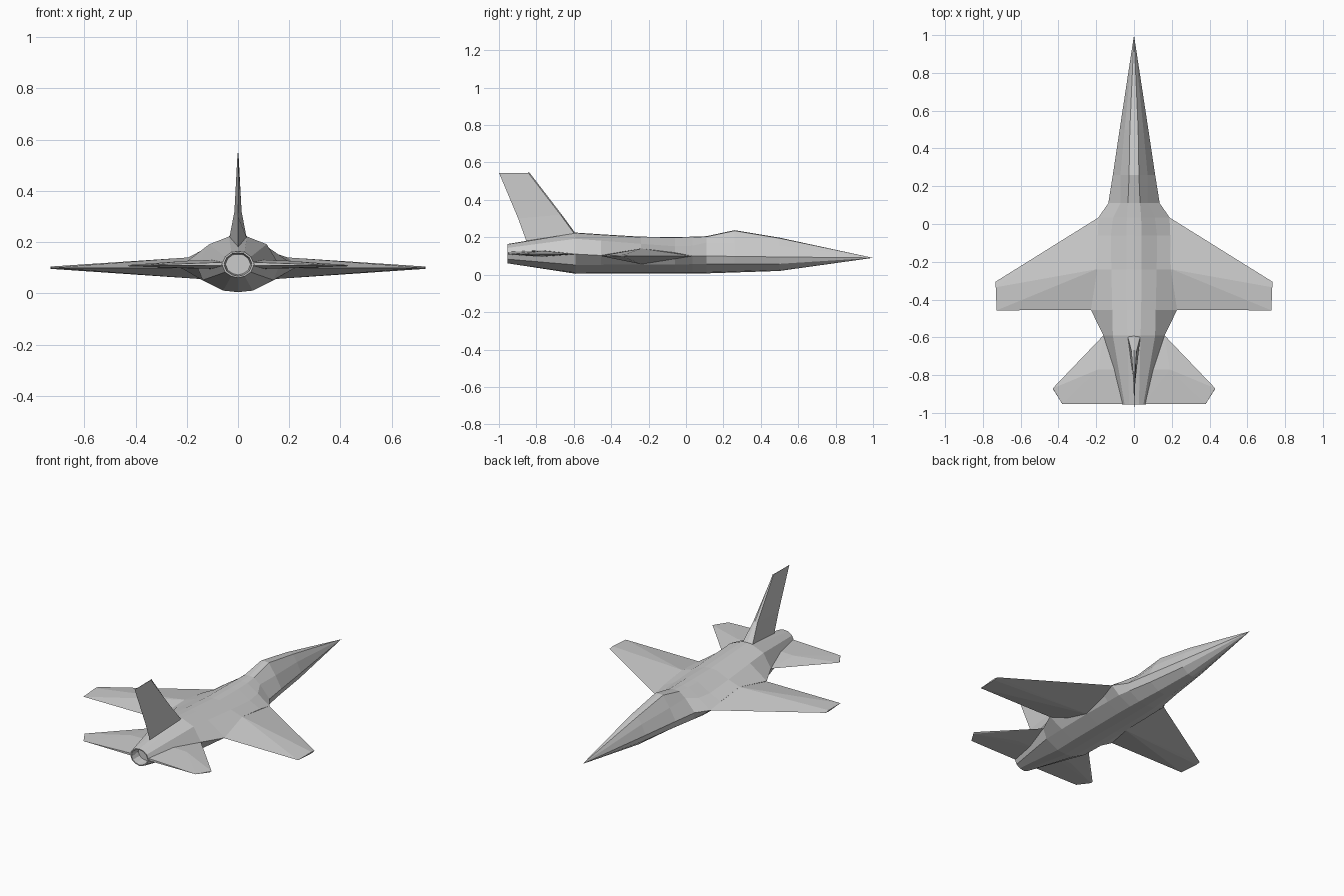
import bpy, bmesh


def finish(name, bm):
    bmesh.ops.recalc_face_normals(bm, faces=bm.faces)
    mesh = bpy.data.meshes.new(name)
    bm.to_mesh(mesh)
    bm.free()
    obj = bpy.data.objects.new(name, mesh)
    bpy.context.collection.objects.link(obj)
    return obj


def hull(name, points, side=1):
    """Convex solid through the points, optionally mirrored in x."""
    bm = bmesh.new()
    verts = [bm.verts.new((x * side, y, z)) for x, y, z in points]
    res = bmesh.ops.convex_hull(bm, input=verts)
    junk = {v for v in res["geom_interior"] if isinstance(v, bmesh.types.BMVert)}
    bmesh.ops.delete(bm, geom=list(junk), context='VERTS')
    return finish(name, bm)


# Fuselage sections: y, then half outline (x, z): spine, shoulder, side, lower side, belly
sections = [
    (0.50, .022, .195, .05, .155, .076, .095, .065, .058, .028, .026),
    (0.26, .026, .235, .072, .170, .112, .098, .098, .056, .042, .018),
    (0.11, .032, .203, .072, .172, .136, .100, .125, .056, .055, .013),
    (0.035, .038, .200, .11, .155, .188, .100, .138, .056, .058, .013),
    (-0.06, .040, .199, .122, .152, .192, .118, .140, .055, .060, .013),
    (-0.24, .040, .200, .120, .165, .195, .140, .142, .055, .060, .013),
    (-0.455, .038, .213, .115, .182, .228, .103, .142, .053, .060, .012),
    (-0.59, .035, .222, .112, .192, .162, .110, .138, .052, .058, .011),
    (-0.955, .026, .161, .050, .143, .063, .114, .050, .083, .026, .067),
]


def ring(bm, sec, scale=1.0, shift=0.0):
    half = list(zip(sec[1::2], sec[2::2]))
    bottom = (0, half[-1][1] - .006)
    outline = half + [bottom] + [(-x, z) for x, z in reversed(half)]
    outline.append((0, half[0][1] + .003))
    return [bm.verts.new((x * scale, sec[0] + shift, .114 + (z - .114) * scale))
            for x, z in outline]


# Fuselage with canopy bump, pointed nose and recessed nozzle
bm = bmesh.new()
rings = [ring(bm, s) for s in sections]
rings.append(ring(bm, sections[-1], .88))
rings.append(ring(bm, sections[-1], .78, .06))
n = len(rings[0])
for a, b in zip(rings, rings[1:]):
    for i in range(n):
        j = (i + 1) % n
        bm.faces.new((a[i], a[j], b[j], b[i]))
nose = bm.verts.new((0, 1.0, .09))
for i in range(n):
    bm.faces.new((nose, rings[0][i], rings[0][(i + 1) % n]))
bm.faces.new(rings[-1])
finish("fuselage", bm)

wing = [(.10, .035, .10), (.187, .035, .10), (.732, -.305, .10),
        (.732, -.335, .105), (.732, -.335, .096), (.727, -.457, .10),
        (.20, -.24, .140), (.142, -.24, .056), (.08, -.24, .138),
        (.08, -.24, .058), (.228, -.455, .10), (.10, -.455, .10)]
tail = [(.08, -.59, .11), (.162, -.59, .11), (.43, -.87, .111),
        (.425, -.88, .106), (.38, -.952, .11), (.19, -.77, .128),
        (.19, -.77, .098), (.05, -.77, .132), (.05, -.77, .095),
        (.05, -.952, .122), (.05, -.952, .108)]
for side, label in ((1, "right"), (-1, "left")):
    hull(label + "_wing", wing, side)
    hull(label + "_tailplane", tail, side)

# Upright fin: blunt leading edge at the base, thinning to the tip
bm = bmesh.new()
fin = []
for y0, y1, z0, z1, w in ((-.59, -.85, .215, .17, .034), (-.667, -.897, .32, .30, .014),
                          (-.84, -1.0, .545, .545, .002)):
    fin.append([bm.verts.new(p) for p in
                ((0, y0, z0 + .005), (w, y0 - .004, z0), (0, y1, z1), (-w, y0 - .004, z0))])
for a, b in zip(fin, fin[1:]):
    for i in range(4):
        j = (i + 1) % 4
        bm.faces.new((a[i], a[j], b[j], b[i]))
bm.faces.new(fin[0])
bm.faces.new(fin[-1])
finish("tail_fin", bm)
